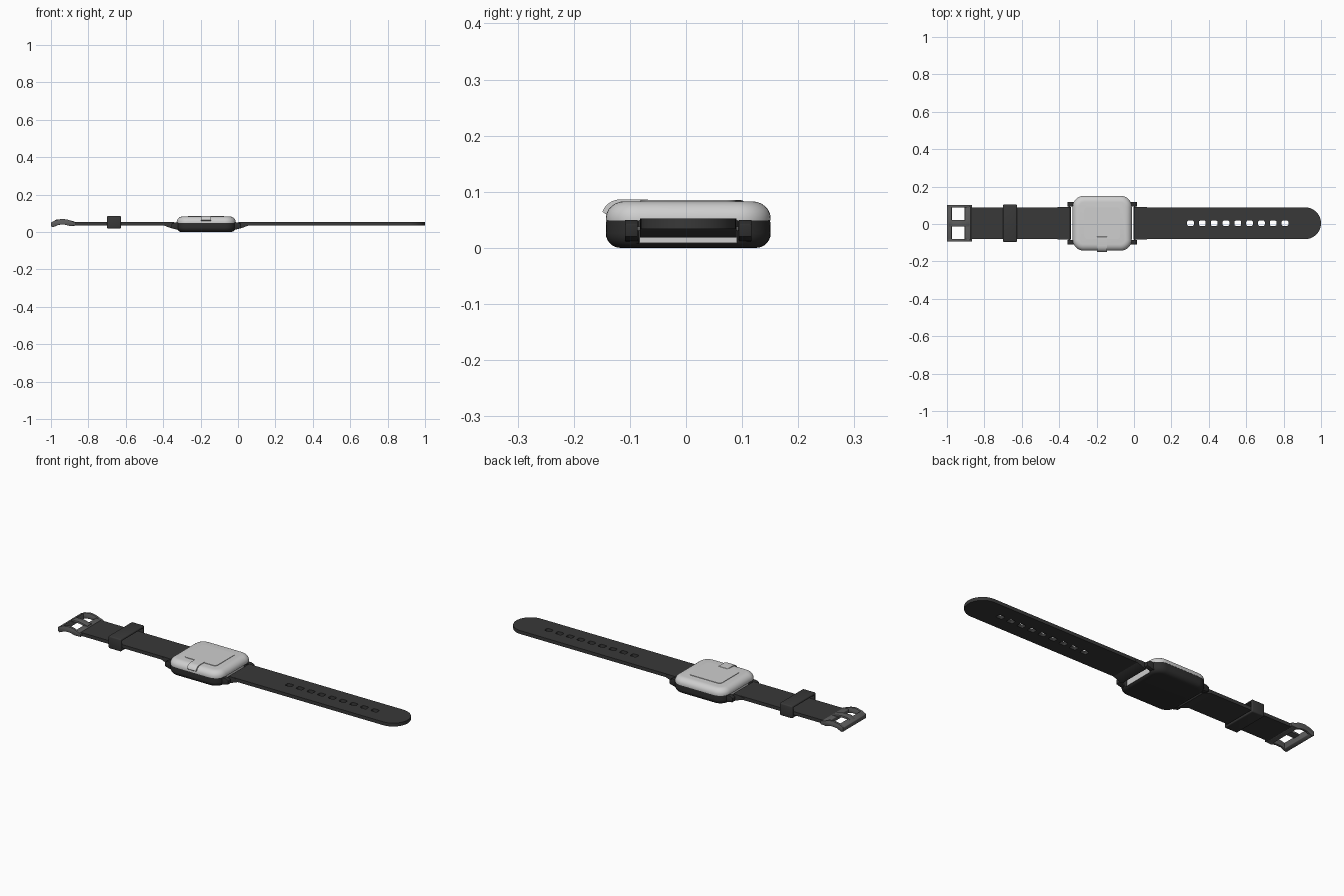
import bpy, bmesh, math
from mathutils import Vector

if "Cube" in bpy.data.objects:
    bpy.data.objects.remove(bpy.data.objects["Cube"])

YC = 0.004   # centre line of the strap
XC = -0.17   # centre of the case


def material(name, value):
    m = bpy.data.materials.new(name)
    m.use_nodes = True
    color = (value, value, value, 1)
    m.diffuse_color = color
    m.node_tree.nodes["Principled BSDF"].inputs["Base Color"].default_value = color
    return m


LIGHT = material("light grey shell", 0.62)
STRAP = material("charcoal rubber", 0.04)
BASE = material("dark plastic", 0.028)
METAL = material("grey metal", 0.11)


def finish(bm, name, mat, smooth=True):
    bmesh.ops.recalc_face_normals(bm, faces=bm.faces)
    mesh = bpy.data.meshes.new(name)
    bm.to_mesh(mesh)
    bm.free()
    ob = bpy.data.objects.new(name, mesh)
    bpy.context.collection.objects.link(ob)
    if mat:
        mesh.materials.append(mat)
    if smooth:
        bpy.ops.object.select_all(action='DESELECT')
        ob.select_set(True)
        bpy.context.view_layer.objects.active = ob
        bpy.ops.object.shade_smooth_by_angle(angle=math.radians(35))
    return ob


def box(name, x, y, z, mat, bevel=0.0):
    bm = bmesh.new()
    bmesh.ops.create_cube(bm, size=1)
    for v in bm.verts:
        v.co = Vector([(r[0] + r[1]) / 2 + c * (r[1] - r[0]) for c, r in zip(v.co, (x, y, z))])
    if bevel:
        bmesh.ops.bevel(bm, geom=bm.edges[:], offset=bevel, segments=3, profile=0.5, affect='EDGES')
    return finish(bm, name, mat)


def prism(name, profile, y0, y1, mat, bevel=0.0):
    """Extrude an x-z profile along y."""
    bm = bmesh.new()
    face = bm.faces.new([bm.verts.new((x, y0, z)) for x, z in profile])
    out = bmesh.ops.extrude_face_region(bm, geom=[face])
    for v in out["geom"]:
        if isinstance(v, bmesh.types.BMVert):
            v.co.y = y1
    if bevel:
        bmesh.ops.bevel(bm, geom=bm.edges[:], offset=bevel, segments=2, profile=0.5, affect='EDGES')
    return finish(bm, name, mat)


def rounded(cx, cy, hx, hy, r, n=8):
    """Outline of a rounded rectangle."""
    pts = []
    for q, (sx, sy) in enumerate(((1, 1), (-1, 1), (-1, -1), (1, -1))):
        for i in range(n + 1):
            a = math.pi / 2 * (q + i / n)
            pts.append((cx + sx * (hx - r) + r * math.cos(a), cy + sy * (hy - r) + r * math.sin(a)))
    return pts


def loft(name, layers, mat, hx=0.158, hy=0.147, r=0.06):
    """Stack rounded rectangles given as (height, inset)."""
    bm = bmesh.new()
    rings = []
    for z, inset in layers:
        pts = rounded(XC, YC, hx - inset, hy - inset, r - inset)
        rings.append([bm.verts.new((x, y, z)) for x, y in pts])
    for a, b in zip(rings, rings[1:]):
        for i in range(len(a)):
            j = (i + 1) % len(a)
            bm.faces.new((a[i], a[j], b[j], b[i]))
    bm.faces.new(rings[0])
    bm.faces.new(rings[-1])
    return finish(bm, name, mat)


def flat_strap(name, outlines, z, half):
    """Filled flat outline with holes, given a thickness."""
    cu = bpy.data.curves.new(name, 'CURVE')
    cu.dimensions = '2D'
    cu.fill_mode = 'BOTH'
    cu.extrude = half
    for pts in outlines:
        sp = cu.splines.new('POLY')
        sp.points.add(len(pts) - 1)
        for p, (x, y) in zip(sp.points, pts):
            p.co = (x, y, z, 1)
        sp.use_cyclic_u = True
    tmp = bpy.data.objects.new(name + "_outline", cu)
    bpy.context.collection.objects.link(tmp)
    bpy.context.view_layer.update()
    bm = bmesh.new()
    bm.from_mesh(tmp.to_mesh())
    tmp.to_mesh_clear()
    bpy.data.objects.remove(tmp)
    bmesh.ops.remove_doubles(bm, verts=bm.verts, dist=0.0001)
    if abs(sum(v.co.z for v in bm.verts) / len(bm.verts)) < 0.01:
        bmesh.ops.translate(bm, verts=bm.verts, vec=(0, 0, z))
    return finish(bm, name, STRAP)


def cut(ob, cutter):
    cutter.hide_render = True
    cutter.hide_set(True)
    mod = ob.modifiers.new("opening", 'BOOLEAN')
    mod.operation = 'DIFFERENCE'
    mod.solver = 'EXACT'
    mod.object = cutter


def quarter(z_edge, z_flat, inset, n=6):
    """Layers of a rounded rim from upright wall to flat face."""
    return [(z_edge + (z_flat - z_edge) * math.sin(math.pi / 2 * i / n),
             inset * (1 - math.cos(math.pi / 2 * i / n))) for i in range(n + 1)]


# Case: light shell over a dark base that is open at both strap ends
loft("case_shell", [(0.049, 0)] + quarter(0.053, 0.083, 0.034), LIGHT)
loft("screen_plate", [(0.081, 0.062), (0.0855, 0.062)], LIGHT, r=0.08)
base = loft("case_base", quarter(0.026, 0.0, 0.026)[::-1] + [(0.05, 0.001)], BASE)
for side, name in ((-1, "right"), (1, "left")):
    ends = sorted((XC + side * 0.138, XC + side * 0.2))
    cut(base, box(name + "_opening_cutter", ends, (YC - 0.088, YC + 0.088), (0.008, 0.07), None))
box("case_core", (XC - 0.142, XC + 0.142), (YC - 0.087, YC + 0.087), (0.009, 0.05), LIGHT)

# Lugs, spring bars and thickened strap ends on both sides
for side, name in ((-1, "right"), (1, "left")):
    def at(*offsets):
        return sorted(XC + side * o for o in offsets)
    for s, where in ((-1, "front"), (1, "back")):
        ys = sorted((YC + s * 0.09, YC + s * 0.113))
        lug = [(0.12, 0.01), (0.155, 0.012), (0.186, 0.02), (0.186, 0.042), (0.17, 0.05), (0.12, 0.05)]
        prism(f"{name}_{where}_lug", [(XC + side * x, z) for x, z in lug], *ys, BASE, 0.002)
    box(name + "_spring_bar", at(0.171, 0.179), (YC - 0.1, YC + 0.1), (0.03, 0.038), METAL, 0.002)
    end = [(0.166, 0.024), (0.172, 0.018), (0.182, 0.018), (0.225, 0.034), (0.24, 0.045),
           (0.2, 0.052), (0.172, 0.052), (0.166, 0.045)]
    prism(name + "_strap_end", [(XC + side * x, z) for x, z in end], YC - 0.086, YC + 0.086, STRAP)

# Long strap with a round tip and nine holes
tip = [(0.01, YC - 0.085)]
for i in range(25):
    a = math.pi * (i / 24 - 0.5)
    tip.append((0.915 + 0.085 * math.cos(a), YC + 0.085 * math.sin(a)))
tip.append((0.01, YC + 0.085))
holes = [rounded(0.302 + 0.0632 * i, YC, 0.018, 0.014, 0.007, 3) for i in range(9)]
flat_strap("long_strap", [tip] + holes, 0.043, 0.009)

# Short strap and its keeper loop
box("short_strap", (-0.885, -0.345), (YC - 0.085, YC + 0.085), (0.034, 0.052), STRAP)
keeper = box("keeper_loop", (-0.7, -0.625), (YC - 0.1, YC + 0.1), (0.019, 0.085), STRAP, 0.006)
cut(keeper, box("keeper_cutter", (-0.75, -0.58), (YC - 0.09, YC + 0.09), (0.029, 0.075), None))

# Buckle: arched rails, end bar, hinge bar and prong
arch = [(-1, 0.03), (-1, 0.05), (-0.975, 0.063), (-0.94, 0.07), (-0.91, 0.066), (-0.885, 0.056),
        (-0.865, 0.05), (-0.865, 0.034), (-0.9, 0.032), (-0.93, 0.04), (-0.96, 0.038), (-0.99, 0.025)]
for s, name in ((-1, "front"), (1, "back")):
    prism(f"buckle_{name}_rail", arch, *sorted((YC + s * 0.085, YC + s * 0.097)), METAL, 0.001)
end_bar = [(-1, 0.03), (-1, 0.05), (-0.974, 0.063), (-0.974, 0.031), (-0.99, 0.025)]
prism("buckle_end_bar", end_bar, YC - 0.09, YC + 0.09, METAL, 0.002)
box("buckle_hinge_bar", (-0.905, -0.872), (YC - 0.09, YC + 0.09), (0.033, 0.055), METAL, 0.004)
prong = [(-0.995, 0.052), (-0.97, 0.067), (-0.93, 0.068), (-0.88, 0.058), (-0.88, 0.046),
         (-0.93, 0.058), (-0.97, 0.057)]
prism("buckle_prong", prong, YC - 0.018, YC + 0.018, METAL, 0.001)

# Curved tab wrapping over the front rim of the shell
bm = bmesh.new()
path = [(-0.065, 0)] + [(-0.112 - 0.034 * math.sin(a * math.pi / 12), 0.03 * math.cos(a * math.pi / 12))
                        for a in range(6)]
rows = []
for i, (y, h) in enumerate(path):
    z = 0.0865 if i == 0 else 0.0565 + h
    drop = 0.006
    rows.append([bm.verts.new(p) for p in ((-0.199, y - 0.004, z), (-0.145, y - 0.004, z),
                                           (-0.145, y + 0.004, z - drop), (-0.199, y + 0.004, z - drop))])
for a, b in zip(rows, rows[1:]):
    for i in range(4):
        j = (i + 1) % 4
        bm.faces.new((a[i], a[j], b[j], b[i]))
bm.faces.new(rows[0])
bm.faces.new(rows[-1])
finish(bm, "front_tab", LIGHT)
